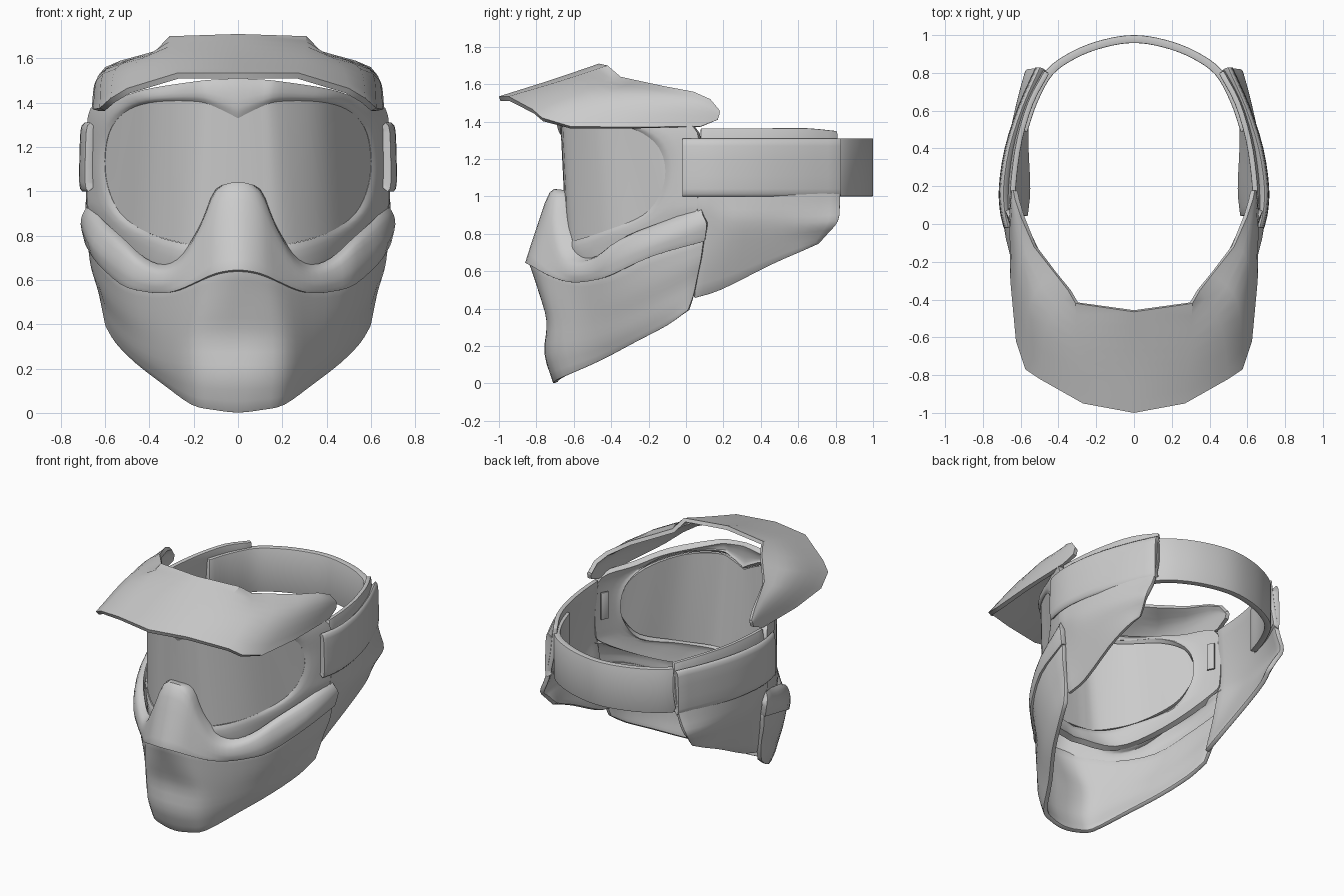
import bpy, math
from mathutils import Vector

grey = bpy.data.materials.new("matte_grey")
grey.diffuse_color = (0.6, 0.6, 0.6, 1)


def spline(pts, n, sharp=False):
    """Smooth curve through the points; symmetric at the centre line unless sharp."""
    if n == 1:
        return list(pts)

    def beyond(a, b):
        if abs(a.x) < 1e-6 and not sharp:
            return Vector((-b.x, b.y, b.z))
        return 2 * a - b
    p = [beyond(pts[0], pts[1])] + list(pts) + [beyond(pts[-1], pts[-2])]
    out = []
    for i in range(1, len(p) - 2):
        a, b, c, d = p[i - 1:i + 3]
        for k in range(n):
            t = k / n
            out.append(0.5 * (2 * b + (c - a) * t + (2 * a - 5 * b + 4 * c - d) * t * t
                              + (3 * b - a - 3 * c + d) * t ** 3))
    return out + [pts[-1]]


def sheet(name, rows, thick, nu=3, nv=3, bevel=0.0, sharp=False, angle=40):
    """Loft half a shell through rows of points, mirror it and give it thickness."""
    rows = [spline([Vector(p) for p in r], nu, sharp) for r in rows]
    cols = [spline(list(c), nv, True) for c in zip(*rows)]
    nr, nc = len(cols[0]), len(cols)
    verts = [cols[c][r] for r in range(nr) for c in range(nc)]
    faces = [(r * nc + c, (r + 1) * nc + c, (r + 1) * nc + c + 1, r * nc + c + 1)
             for r in range(nr - 1) for c in range(nc - 1)]
    me = bpy.data.meshes.new(name)
    me.from_pydata(verts, [], faces)
    me.materials.append(grey)
    ob = bpy.data.objects.new(name, me)
    bpy.context.collection.objects.link(ob)
    m = ob.modifiers.new("mirror", 'MIRROR')
    m.merge_threshold = 0.001
    s = ob.modifiers.new("solid", 'SOLIDIFY')
    s.thickness = thick
    s.offset = -1
    if bevel:
        b = ob.modifiers.new("bevel", 'BEVEL')
        b.width = bevel
        b.segments = 2
        b.limit_method = 'ANGLE'
        b.angle_limit = math.radians(50)
    bpy.ops.object.select_all(action='DESELECT')
    ob.select_set(True)
    bpy.context.view_layer.objects.active = ob
    bpy.ops.object.convert(target='MESH')
    bpy.ops.object.shade_smooth_by_angle(angle=math.radians(angle))
    return ob


# Plan curve of the goggles: y for a given x
PLAN = [(0, -.67), (.12, -.66), (.22, -.625), (.32, -.55), (.4, -.455), (.48, -.32),
        (.53, -.23), (.57, -.165), (.6, -.11), (.645, 0), (.7, .10)]


def on_plan(x, z, dy=0.0):
    for (x0, y0), (x1, y1) in zip(PLAN, PLAN[1:]):
        if x <= x1:
            y = y0 + (y1 - y0) * (x - x0) / (x1 - x0)
            tilt = 0.05 * (1.36 - z) * max(0, 1 - 1.5 * x)
            return (x, y + tilt + dy, z)


# Lens
lens_top = [(0, 1.33), (.09, 1.375), (.18, 1.405), (.36, 1.405), (.49, 1.37), (.57, 1.29), (.602, 1.17)]
lens_low = [(0, .74), (.10, .745), (.22, .76), (.40, .81), (.53, .90), (.59, 1.03), (.602, 1.12)]
lens_rows = []
for k in range(5):
    t = k / 4
    lens_rows.append([on_plan(a[0] + (b[0] - a[0]) * t, a[1] + (b[1] - a[1]) * t)
                      for a, b in zip(lens_top, lens_low)])
sheet("lens", lens_rows, 0.02, nu=4, nv=2, sharp=True)

# Goggle frame around the lens
inner = lens_top[:6] + [(.60, 1.17), (.59, 1.03), (.53, .90), (.40, .81), (.22, .76), (0, .74)]
outer = [(0, 1.51), (.1, 1.505), (.2, 1.495), (.42, 1.46), (.55, 1.415), (.665, 1.375), (.685, 1.2),
         (.685, 1.0), (.66, .90), (.5, .72), (.3, .62), (0, .62)]
frame_rows = [[on_plan(*p) for p in outer]]
for t, bulge in ((.3, .014), (.75, .018)):
    row = []
    for a, b in zip(outer, inner):
        x, y, z = on_plan(a[0] + (b[0] - a[0]) * t, a[1] + (b[1] - a[1]) * t, -bulge)
        row.append((x * (1 + .6 * bulge), y, z))
    frame_rows.append(row)
frame_rows.append([on_plan(x, z, -.004) for x, z in inner])
sheet("goggle_frame", frame_rows, 0.04, nu=4, nv=2, sharp=True)

# Nose guard and cheek band
sheet("nose_cheek_band", [
    [(0, -.66, 1.035), (.10, -.645, 1.01), (.165, -.63, .86), (.25, -.59, .72), (.33, -.53, .67),
     (.42, -.44, .70), (.52, -.315, .79), (.61, -.11, .87), (.675, .08, .94)],
    [(0, -.73, 1.02), (.095, -.715, .985), (.17, -.70, .83), (.25, -.66, .69), (.33, -.595, .64),
     (.43, -.495, .665), (.53, -.375, .75), (.63, -.16, .83), (.70, .09, .90)],
    [(0, -.81, .80), (.1, -.785, .78), (.18, -.74, .69), (.26, -.68, .62), (.34, -.61, .585),
     (.44, -.51, .60), (.54, -.40, .66), (.655, -.17, .755), (.71, .11, .85)],
    [(0, -.86, .645), (.1, -.83, .63), (.19, -.76, .59), (.27, -.68, .555), (.34, -.60, .54),
     (.44, -.50, .55), (.53, -.40, .58), (.64, -.18, .68), (.69, .10, .76)],
], 0.035, bevel=0.006)

# Lower face mask
sheet("lower_mask", [
    [(0, -.845, .66), (.10, -.815, .645), (.195, -.745, .61), (.34, -.585, .56), (.52, -.39, .595),
     (.625, -.18, .69), (.68, .095, .77)],
    [(0, -.785, .48), (.11, -.775, .475), (.21, -.725, .46), (.34, -.57, .43), (.49, -.385, .45),
     (.605, -.17, .55), (.665, .08, .66)],
    [(0, -.745, .33), (.12, -.74, .33), (.225, -.70, .33), (.34, -.55, .32), (.475, -.36, .36),
     (.58, -.15, .45), (.635, .06, .56)],
    [(0, -.757, .16), (.12, -.745, .16), (.225, -.69, .17), (.335, -.52, .20), (.47, -.32, .28),
     (.57, -.12, .38), (.615, .04, .47)],
    [(0, -.71, 0), (.11, -.70, .012), (.21, -.655, .035), (.33, -.46, .12), (.46, -.27, .22),
     (.55, -.10, .31), (.60, .01, .39)],
], 0.03, bevel=0.005)

# Visor with a flat faceted centre panel
sheet("visor", [
    [(0, -.465, 1.71), (.31, -.42, 1.70), (.35, -.35, 1.64), (.42, -.26, 1.62),
     (.53, -.12, 1.59), (.60, .04, 1.56), (.63, .13, 1.52), (.64, .18, 1.46)],
    [(0, -.73, 1.62), (.295, -.68, 1.615), (.46, -.54, 1.58), (.55, -.42, 1.555),
     (.61, -.22, 1.53), (.64, .00, 1.50), (.65, .11, 1.475), (.648, .18, 1.445)],
    [(0, -1.0, 1.535), (.27, -.95, 1.535), (.50, -.82, 1.465), (.575, -.77, 1.42),
     (.625, -.62, 1.375), (.655, -.30, 1.37), (.66, .08, 1.375), (.65, .17, 1.41)],
], 0.027, nu=1, nv=4)

# Ear guards, hugging the strap above and flaring below it
sheet("ear_guards", [
    [(.66, .08, 1.365), (.65, .25, 1.365), (.62, .45, 1.365), (.56, .65, 1.365), (.475, .81, 1.35)],
    [(.68, .07, 1.15), (.675, .25, 1.15), (.645, .45, 1.15), (.58, .65, 1.15), (.49, .825, 1.15)],
    [(.685, .06, .97), (.685, .25, .97), (.66, .45, .97), (.605, .65, .97), (.53, .825, .98)],
    [(.665, .06, .86), (.685, .25, .86), (.66, .45, .86), (.62, .65, .86), (.575, .815, .87)],
    [(.635, .05, .66), (.64, .23, .70), (.625, .45, .74), (.60, .62, .78), (.56, .76, .80)],
    [(.59, .045, .455), (.575, .19, .50), (.585, .45, .63), (.575, .62, .705), (.545, .71, .745)],
], 0.03, bevel=0.006)

# Strap pads over the ear guards
pad = [(.685, -.02), (.705, .07), (.71, .2), (.68, .4), (.61, .62), (.517, .83)]
lean = [(1.31, -.02), (1.27, 0), (1.04, .005), (.998, -.01)]
sheet("strap_pads", [[(x + dx, y, z) for x, y in pad] for z, dx in lean], 0.04, bevel=0.01)

# Head strap round the back, ending inside the ear guards
strap = [(0, 1.0), (.16, .977), (.32, .918), (.46, .82), (.55, .66), (.605, .5)]
sheet("head_strap", [[(x, y, z) for x, y in strap] for z in (1.0, 1.31)], 0.042, nu=4, nv=1, bevel=0.005)

# Slim slot bars behind the frame
sheet("strap_slots", [[(.605, .012, z), (.63, .06, z)] for z in (1.27, 1.08)], 0.015, nu=1, nv=1, bevel=0.004)
